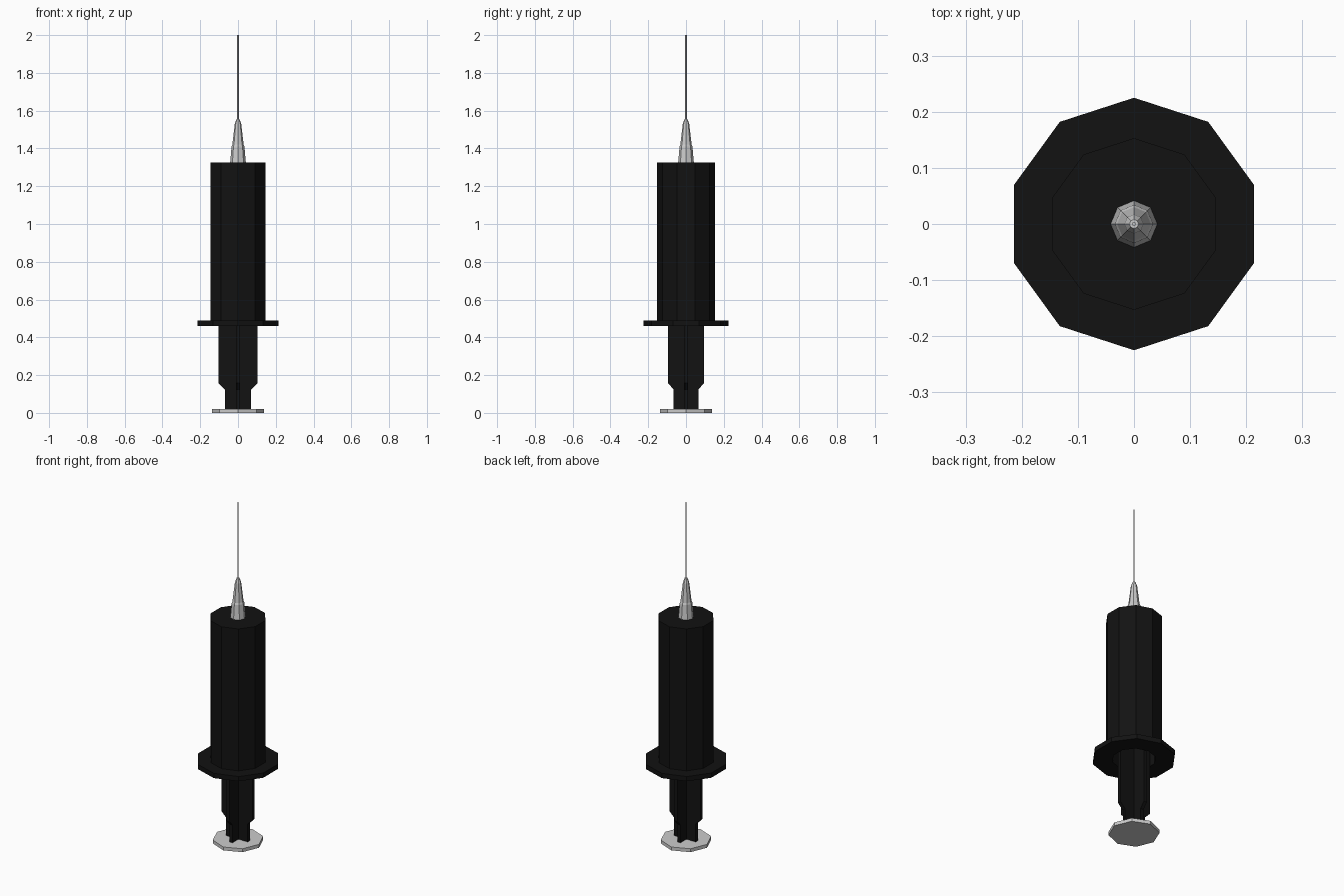
import bpy, bmesh
from math import sin, cos, pi

if "Cube" in bpy.data.objects:
    bpy.data.objects.remove(bpy.data.objects["Cube"])

black = bpy.data.materials.new("black_plastic")
black.diffuse_color = (0.006, 0.006, 0.006, 1)
black.use_nodes = True
black.node_tree.nodes["Principled BSDF"].inputs["Base Color"].default_value = black.diffuse_color


def finish(name, bm, mat=None):
    bmesh.ops.recalc_face_normals(bm, faces=bm.faces[:])
    mesh = bpy.data.meshes.new(name)
    bm.to_mesh(mesh)
    bm.free()
    if mat:
        mesh.materials.append(mat)
    obj = bpy.data.objects.new(name, mesh)
    bpy.context.collection.objects.link(obj)
    return obj


def lathe(name, profile, sides, mat=None, closed=False):
    """Faceted turned part from (radius, z) points, a vertex on the y axis."""
    bm = bmesh.new()
    rings = [[bm.verts.new((r * sin(2 * pi * i / sides), r * cos(2 * pi * i / sides), z))
              for i in range(sides)] for r, z in profile]
    pairs = list(zip(rings, rings[1:]))
    if closed:
        pairs.append((rings[-1], rings[0]))
    else:
        bm.faces.new(rings[0])
        bm.faces.new(rings[-1])
    for a, b in pairs:
        for i in range(sides):
            j = (i + 1) % sides
            bm.faces.new((a[i], a[j], b[j], b[i]))
    return finish(name, bm, mat)


def rib(name, wide, narrow, along_y):
    """Flat plunger plate, narrowed near the thumb rest."""
    half = [(narrow, 0.018), (narrow, 0.125), (wide, 0.157), (wide, 0.86)]
    outline = half + [(-w, z) for w, z in reversed(half)]
    t = 0.01
    bm = bmesh.new()
    verts = [bm.verts.new((-t, w, z) if along_y else (w, -t, z)) for w, z in outline]
    face = bm.faces.new(verts)
    new = bmesh.ops.extrude_face_region(bm, geom=[face])["geom"]
    bmesh.ops.translate(bm, verts=[v for v in new if isinstance(v, bmesh.types.BMVert)],
                        vec=(2 * t, 0, 0) if along_y else (0, 2 * t, 0))
    return finish(name, bm, black)


# Hollow barrel with finger flange, open at the bottom
lathe("barrel", [(0.118, 0.46), (0.225, 0.46), (0.225, 0.488), (0.153, 0.488),
                 (0.153, 1.325), (0.001, 1.325), (0.001, 1.30), (0.118, 1.30)],
      10, black, closed=True)

# Plunger: thumb rest, crossed ribs, stopper
lathe("thumb_rest", [(0.137, 0), (0.137, 0.02)], 8)
rib("plunger_rib_x", 0.102, 0.07, False)
rib("plunger_rib_y", 0.095, 0.066, True)
lathe("stopper", [(0.115, 0.86), (0.115, 0.96)], 10, black)

# Needle hub and needle
lathe("needle_hub", [(0.042, 1.32), (0.034, 1.41), (0.03, 1.42),
                     (0.017, 1.53), (0.008, 1.555)], 8)
lathe("needle", [(0.004, 1.54), (0.004, 2.0)], 8)
